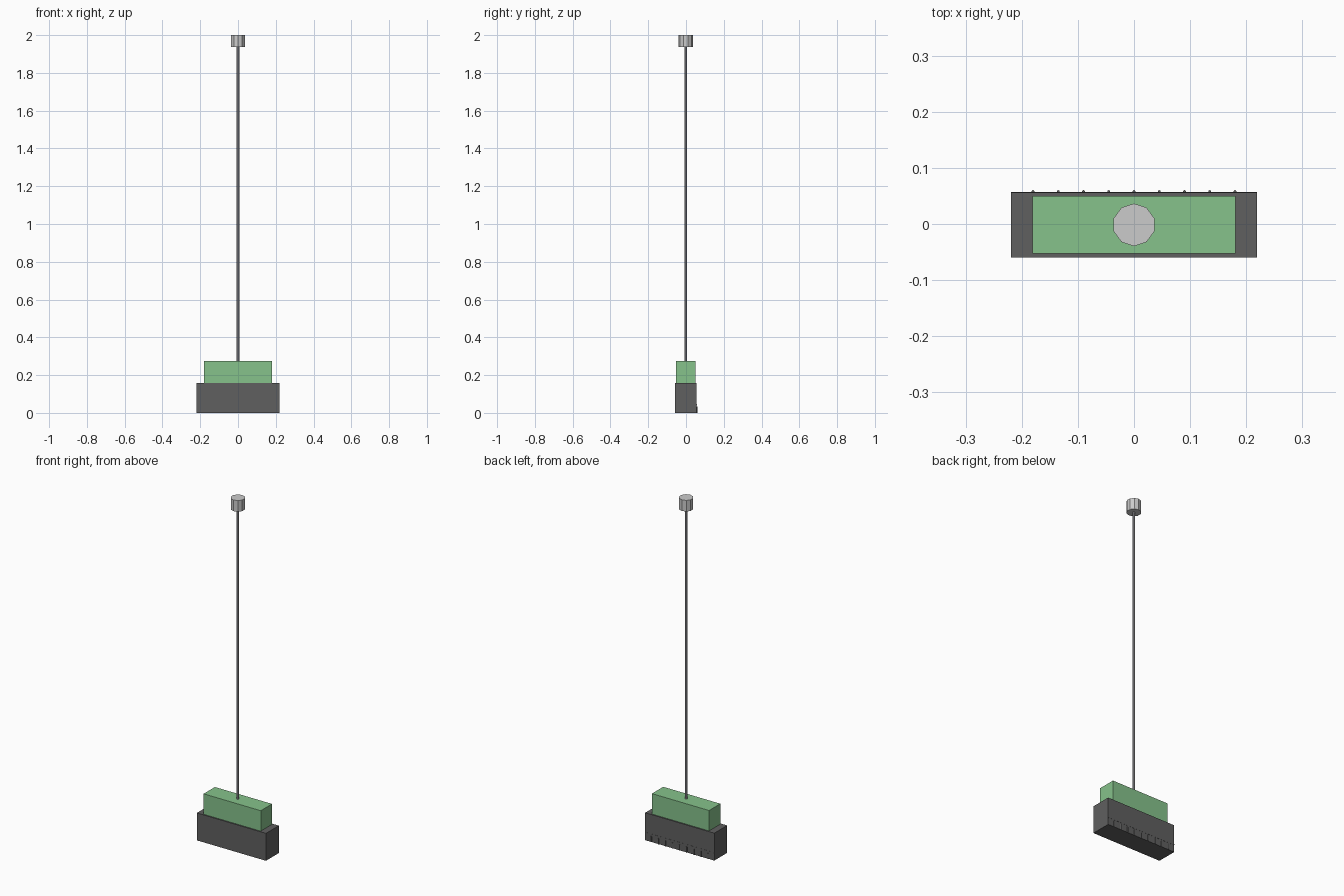
import bpy
import math

if "Cube" in bpy.data.objects:
    bpy.data.objects.remove(bpy.data.objects["Cube"])


def material(name, rgb):
    m = bpy.data.materials.new(name)
    m.diffuse_color = (*rgb, 1)
    m.use_nodes = True
    m.node_tree.nodes["Principled BSDF"].inputs["Base Color"].default_value = m.diffuse_color
    return m


def box(name, x, y, z0, z1, cy, mat):
    bpy.ops.mesh.primitive_cube_add(size=1, location=(0, cy, (z0 + z1) / 2))
    o = bpy.context.object
    o.name = name
    o.scale = (x, y, z1 - z0)
    bpy.ops.object.transform_apply(location=False, rotation=False, scale=True)
    o.data.materials.append(mat)
    return o


def cylinder(name, sides, r, z0, z1, x, y, mat):
    bpy.ops.mesh.primitive_cylinder_add(vertices=sides, radius=r, depth=z1 - z0,
                                        location=(x, y, (z0 + z1) / 2))
    o = bpy.context.object
    o.name = name
    o.data.materials.append(mat)
    return o


dark = material("dark_bristles", (0.115, 0.115, 0.115))
green = material("green_head", (0.24, 0.54, 0.26))
rod_grey = material("rod_grey", (0.45, 0.45, 0.48))
light = material("light_cap", (0.77, 0.77, 0.78))
CY = -0.0015

# Bristle block and broom head
box("bristle_block", 0.438, 0.116, 0, 0.157, CY, dark)
box("broom_head", 0.362, 0.102, 0.157, 0.274, CY, green)

# Handle rod and end cap
cylinder("handle", 8, 0.007, 0.274, 1.936, 0, CY, rod_grey)
cylinder("handle_cap", 10, 0.038, 1.936, 2.0, 0, CY, light)

# Thin seam and a row of small bristle tips along the back
box("bristle_seam", 0.438, 0.004, 0.04, 0.046, 0.0553, dark)
for i in range(9):
    cylinder(f"bristle_tip_{i + 1}", 6, 0.003, 0, 0.033,
             (i - 4) * 0.045, 0.0575, dark)
